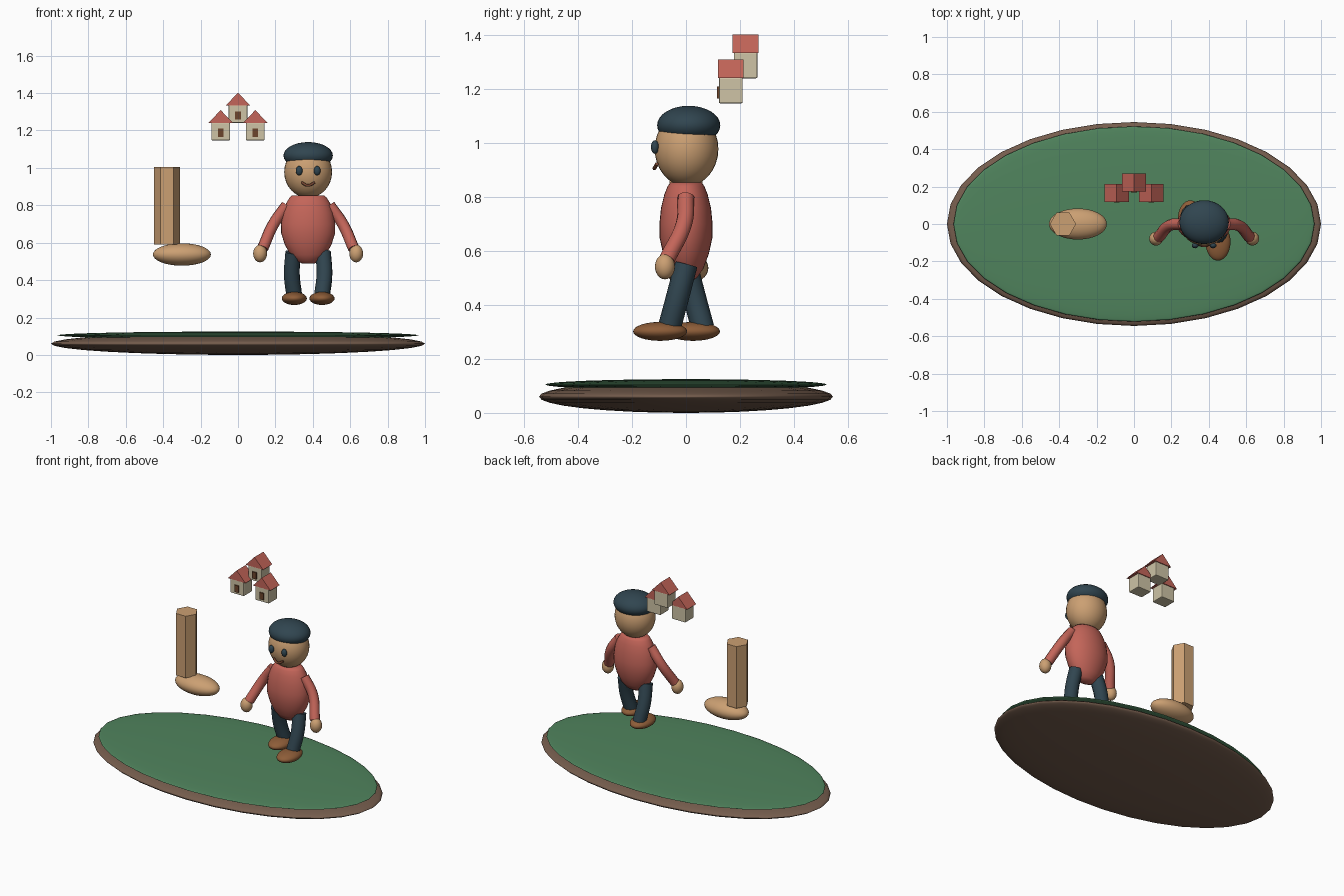
import bpy, bmesh
from math import pi, sin, cos

if "Cube" in bpy.data.objects:
    bpy.data.objects.remove(bpy.data.objects["Cube"])

def material(name, r, g, b):
    m = bpy.data.materials.new(name)
    m.diffuse_color = (r, g, b, 1)
    m.use_nodes = True
    m.node_tree.nodes["Principled BSDF"].inputs["Base Color"].default_value = m.diffuse_color
    return m

SKIN = material("skin", .60, .35, .17)
RED = material("red_cloth", .55, .13, .10)
NAVY = material("dark_cloth", .03, .06, .08)
GRASS = material("grass", .08, .23, .11)
SOIL = material("soil", .18, .11, .075)
LEATHER = material("leather", .27, .11, .04)
LIP = material("lip", .18, .06, .03)
WALL = material("wall", .62, .55, .38)
DOOR = material("door_wood", .15, .06, .025)

def finish(ob, name, mat, smooth=True):
    ob.name = name
    ob.data.materials.append(mat)
    if smooth:
        ob.data.shade_smooth()
    return ob

def ellipsoid(name, loc, radii, mat, seg=32, rings=16):
    bpy.ops.mesh.primitive_uv_sphere_add(segments=seg, ring_count=rings, radius=1, location=loc)
    ob = bpy.context.object
    ob.scale = radii
    return finish(ob, name, mat)

def box(name, loc, size, mat, bevel=0):
    bpy.ops.mesh.primitive_cube_add(size=1, location=loc)
    ob = bpy.context.object
    ob.scale = size
    bpy.ops.object.transform_apply(location=False, rotation=False, scale=True)
    if bevel:
        mod = ob.modifiers.new("bevel", 'BEVEL')
        mod.width, mod.segments = bevel, 2
    return finish(ob, name, mat, False)

def tube(name, points, radius, mat):
    cu = bpy.data.curves.new(name, 'CURVE')
    cu.dimensions = '3D'
    cu.bevel_depth, cu.bevel_resolution = radius, 3
    cu.use_fill_caps = True
    sp = cu.splines.new('BEZIER')
    sp.bezier_points.add(len(points) - 1)
    for bp, p in zip(sp.bezier_points, points):
        bp.co = p
        bp.handle_left_type = bp.handle_right_type = 'AUTO'
    ob = bpy.data.objects.new(name, cu)
    bpy.context.collection.objects.link(ob)
    cu.materials.append(mat)
    return ob

def mesh_object(name, verts, faces, mat, smooth):
    me = bpy.data.meshes.new(name)
    me.from_pydata(verts, [], faces)
    bm = bmesh.new()
    bm.from_mesh(me)
    bmesh.ops.recalc_face_normals(bm, faces=bm.faces)
    bm.to_mesh(me)
    bm.free()
    ob = bpy.data.objects.new(name, me)
    bpy.context.collection.objects.link(ob)
    return finish(ob, name, mat, smooth)

# Ground island
ellipsoid("island_base", (0, 0, .06), (1, .545, .06), SOIL)
ellipsoid("island_grass", (0, 0, .105), (.965, .522, .02), GRASS)

# Giant leg with foot
bpy.ops.mesh.primitive_cylinder_add(vertices=6, radius=.07, depth=.413,
                                    location=(-.38, 0, .797), rotation=(0, 0, pi / 2))
finish(bpy.context.object, "big_leg", SKIN, False)
ellipsoid("big_foot", (-.30, 0, .537), (.155, .083, .06), SKIN)

# Houses
def house(i, x, y, z):
    box(f"house_wall_{i}", (x, y, z + .048), (.1, .088, .096), WALL, .005)
    box(f"house_door_{i}", (x, y - .046, z + .04), (.03, .012, .045), DOOR)
    prof = [(-.065, z + .094), (.065, z + .094), (0, z + .162)]
    verts = [(x + px, y + s, pz) for s in (-.048, .048) for px, pz in prof]
    mesh_object(f"house_roof_{i}", verts, [(0, 1, 2), (3, 4, 5), (0, 1, 4, 3),
                (1, 2, 5, 4), (2, 0, 3, 5)], RED, False)

for i, p in enumerate([(-.0925, .166, 1.147), (.0925, .166, 1.147), (0, .221, 1.24)]):
    house(i + 1, *p)

# Walking figure
CX = .375
profile = [(.03, .488), (.06, .50), (.095, .535), (.125, .59), (.144, .65), (.145, .70),
           (.136, .76), (.118, .81), (.1, .84), (.086, .853)]
N = 32
verts = [(CX + r * cos(2 * pi * k / N), .68 * r * sin(2 * pi * k / N), z)
         for r, z in profile for k in range(N)]
faces = [(j * N + k, j * N + (k + 1) % N, (j + 1) * N + (k + 1) % N, (j + 1) * N + k)
         for j in range(len(profile) - 1) for k in range(N)]
faces += [tuple(range(N)), tuple(range(len(verts) - N, len(verts)))]
mesh_object("torso", verts, faces, RED, True)

ellipsoid("head", (CX, .002, .978), (.128, .118, .138), SKIN)
ellipsoid("cap", (CX, .01, 1.066), (.132, .117, .072), NAVY)
tube("mouth", [(CX - .035, -.108, .922), (CX, -.117, .906), (CX + .035, -.108, .922)], .007, LIP)

# Paired parts; the +x leg steps forward
for side, s in (("right", -1), ("left", 1)):
    ellipsoid(f"{side}_eye", (CX + s * .048, -.115, .985), (.018, .015, .025), NAVY, 16, 10)
    tube(f"{side}_arm", [(CX - .005 * s + s * .12, 0, .80), (CX + s * .185, -.008, .70),
                         (CX + s * .243, -.07, .57)], .031, RED)
    ellipsoid(f"{side}_hand", (CX + s * .257, -.078, .542), (.037, .037, .047), SKIN, 24, 12)
    step = -.062 * s
    tube(f"{side}_trouser_leg", [(CX + s * .08, 0, .55), (CX + s * .087, step * .5, .43),
                                 (CX + s * .074, step, .315)], .043, NAVY)
    ellipsoid(f"{side}_shoe", (CX + s * .074, -.035 - s * .061, .302), (.067, .1, .035), LEATHER)
